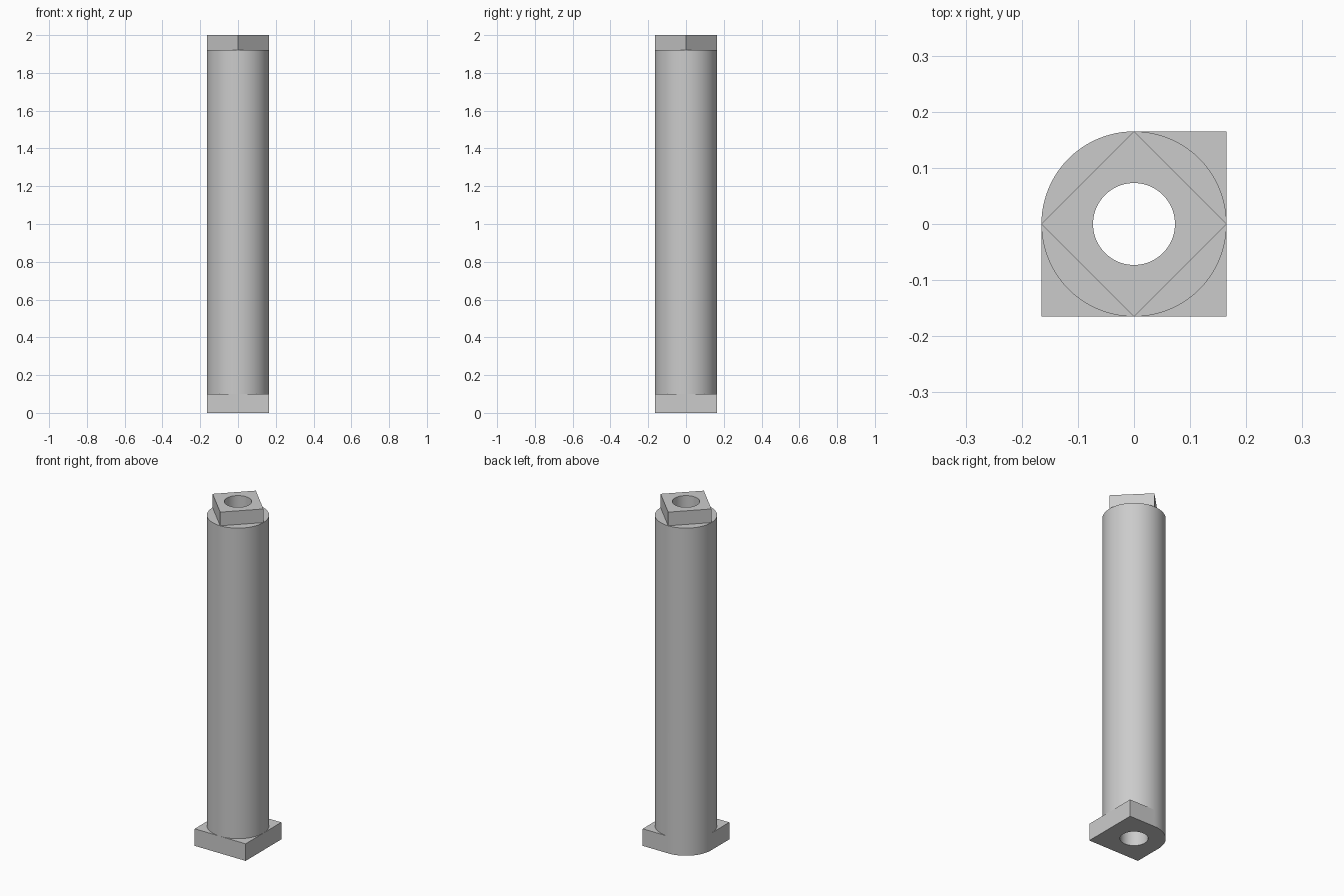
import bpy
import bmesh
from math import cos, sin, pi, radians

cube = bpy.data.objects.get("Cube")
if cube:
    bpy.data.objects.remove(cube, do_unlink=True)

R = 0.165          # half width of every outer section
BORE = 0.073       # radius of the through hole
SIDES = 96         # divisible by 8, so square corners are hit exactly
HEIGHT, SHOULDER, FOOT = 2.0, 1.92, 0.1

grey = bpy.data.materials.new("grey")
grey.use_nodes = True
grey.diffuse_color = (0.6, 0.6, 0.6, 1)
grey.node_tree.nodes["Principled BSDF"].inputs["Base Color"].default_value = (0.6, 0.6, 0.6, 1)


# Cross-sections: distance from the axis in the direction (c, s)
def bore(c, s):
    return BORE


def circle(c, s):
    return R


def foot(c, s):
    # square with its back corner on the -x side rounded
    if c < 0 and s > 0:
        return R
    return R / max(abs(c), abs(s))


def diamond(c, s):
    return R / (abs(c) + abs(s))


def loft_closed(name, sections):
    """Join the sections in order, and the last back to the first."""
    bm = bmesh.new()
    rings = []
    for radius, z in sections:
        ring = []
        for i in range(SIDES):
            a = 2 * pi * i / SIDES
            c, s = cos(a), sin(a)
            r = radius(c, s)
            ring.append(bm.verts.new((r * c, r * s, z)))
        rings.append(ring)
    for k, low in enumerate(rings):
        high = rings[(k + 1) % len(rings)]
        for i in range(SIDES):
            j = (i + 1) % SIDES
            bm.faces.new((low[i], low[j], high[j], high[i]))
    # weld the places where neighbouring sections touch
    bmesh.ops.remove_doubles(bm, verts=bm.verts, dist=1e-5)
    bmesh.ops.recalc_face_normals(bm, faces=bm.faces)
    mesh = bpy.data.meshes.new(name)
    bm.to_mesh(mesh)
    bm.free()
    mesh.materials.append(grey)
    obj = bpy.data.objects.new(name, mesh)
    bpy.context.collection.objects.link(obj)
    return obj


# Hollow post: foot block, round shaft, diamond head, through bore
post = loft_closed("hollow_post", [
    (bore, 0), (foot, 0),
    (foot, FOOT), (circle, FOOT),
    (circle, SHOULDER), (diamond, SHOULDER),
    (diamond, HEIGHT), (bore, HEIGHT),
])

bpy.ops.object.select_all(action="DESELECT")
post.select_set(True)
bpy.context.view_layer.objects.active = post
bpy.ops.object.shade_smooth_by_angle(angle=radians(30))
